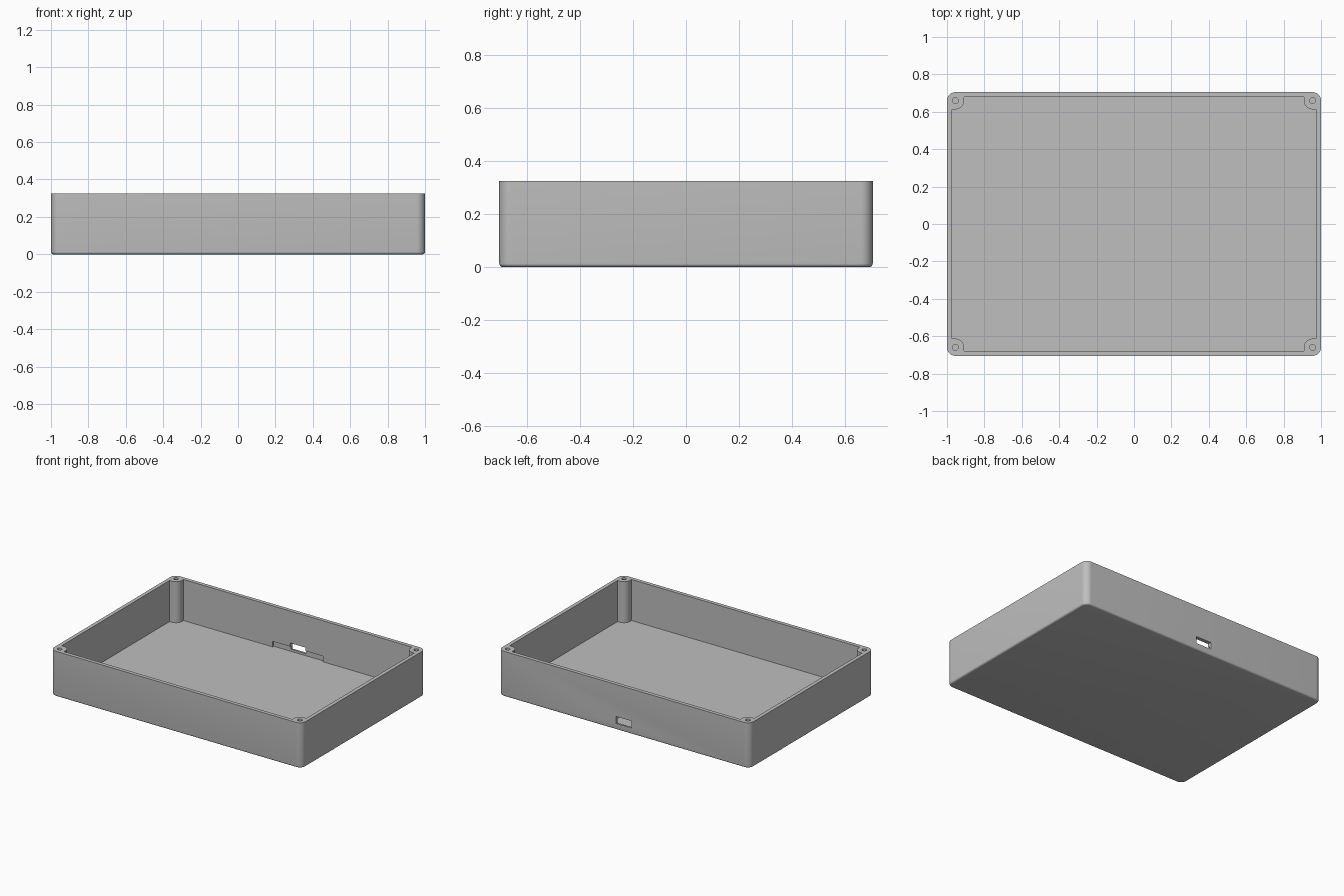
import bpy, bmesh, math

if "Cube" in bpy.data.objects:
    bpy.data.objects.remove(bpy.data.objects["Cube"], do_unlink=True)

HX, HY, H = 1.0, 0.705, 0.325      # outer half sizes and height
R, WALL, FLOOR = 0.045, 0.027, 0.03
BEVEL, POST_R, HOLE_R = 0.013, 0.047, 0.016
CX, CY = HX - R, HY - R            # corner post centres

grey = bpy.data.materials.new("light grey plastic")
grey.use_nodes = True
grey.diffuse_color = (0.52, 0.52, 0.52, 1)
grey.node_tree.nodes["Principled BSDF"].inputs["Base Color"].default_value = grey.diffuse_color


def arc(cx, cy, r, a0, a1, n=10):
    angles = [math.radians(a0 + (a1 - a0) * i / n) for i in range(n + 1)]
    return [(cx + r * math.cos(a), cy + r * math.sin(a)) for a in angles]


def four_corners(pts):
    """Mirror a first-quadrant corner path into a closed outline."""
    flip = pts[::-1]
    return (pts + [(-x, y) for x, y in flip]
            + [(-x, -y) for x, y in pts] + [(x, -y) for x, y in flip])


def loft(name, rings):
    """Solid through a stack of (outline, z) rings."""
    bm = bmesh.new()
    rows = [[bm.verts.new((x, y, z)) for x, y in pts] for pts, z in rings]
    n = len(rows[0])
    for lo, hi in zip(rows, rows[1:]):
        for i in range(n):
            j = (i + 1) % n
            bm.faces.new((lo[i], lo[j], hi[j], hi[i]))
    bm.faces.new(rows[0][::-1])
    bm.faces.new(rows[-1])
    bmesh.ops.recalc_face_normals(bm, faces=bm.faces)
    mesh = bpy.data.meshes.new(name)
    bm.to_mesh(mesh)
    bm.free()
    mesh.materials.append(grey)
    obj = bpy.data.objects.new(name, mesh)
    bpy.context.collection.objects.link(obj)
    return obj


def block(name, half_x, y0, y1, z0, z1):
    pts = [(-half_x, y0), (half_x, y0), (half_x, y1), (-half_x, y1)]
    return loft(name, [(pts, z0), (pts, z1)])


# Outer shell with rounded corners and a softened bottom edge
rings = []
for i in range(6):
    t = math.radians(90 * i / 5)
    inset = BEVEL * (1 - math.sin(t))
    rings.append((four_corners(arc(CX, CY, R - inset, 0, 90)), BEVEL * (1 - math.cos(t))))
rings.append((four_corners(arc(CX, CY, R, 0, 90)), H))
tray = loft("enclosure_tray", rings)

# Inner cavity, leaving a rounded screw post in each corner
IX, IY = HX - WALL, HY - WALL
corner = [(IX, CY - POST_R)] + arc(CX, CY, POST_R, 270, 180) + [(CX - POST_R, IY)]
cavity = four_corners(corner)
cutters = [loft("cavity_cutter", [(cavity, FLOOR), (cavity, H + 0.1)])]

# Board recess in the back wall and the connector slot through it
cutters.append(block("recess_cutter", 0.2, IY - 0.1, IY + 0.013, FLOOR, 0.07))
cutters.append(block("slot_cutter", 0.062, IY - 0.05, HY + 0.1, 0.045, 0.095))

# Screw holes in the posts
for sx in (-1, 1):
    for sy in (-1, 1):
        ring = arc(sx * CX, sy * CY, HOLE_R, 0, 345, 23)
        cutters.append(loft("screw_hole_cutter", [(ring, 0.08), (ring, H + 0.1)]))

bpy.ops.object.select_all(action='DESELECT')
bpy.context.view_layer.objects.active = tray
tray.select_set(True)
for cutter in cutters:
    cutter.hide_render = True
    mod = tray.modifiers.new(cutter.name, 'BOOLEAN')
    mod.operation = 'DIFFERENCE'
    mod.solver = 'EXACT'
    mod.object = cutter
    bpy.ops.object.modifier_apply(modifier=mod.name)
    bpy.data.objects.remove(cutter, do_unlink=True)

bpy.ops.object.shade_smooth_by_angle(angle=math.radians(30))
